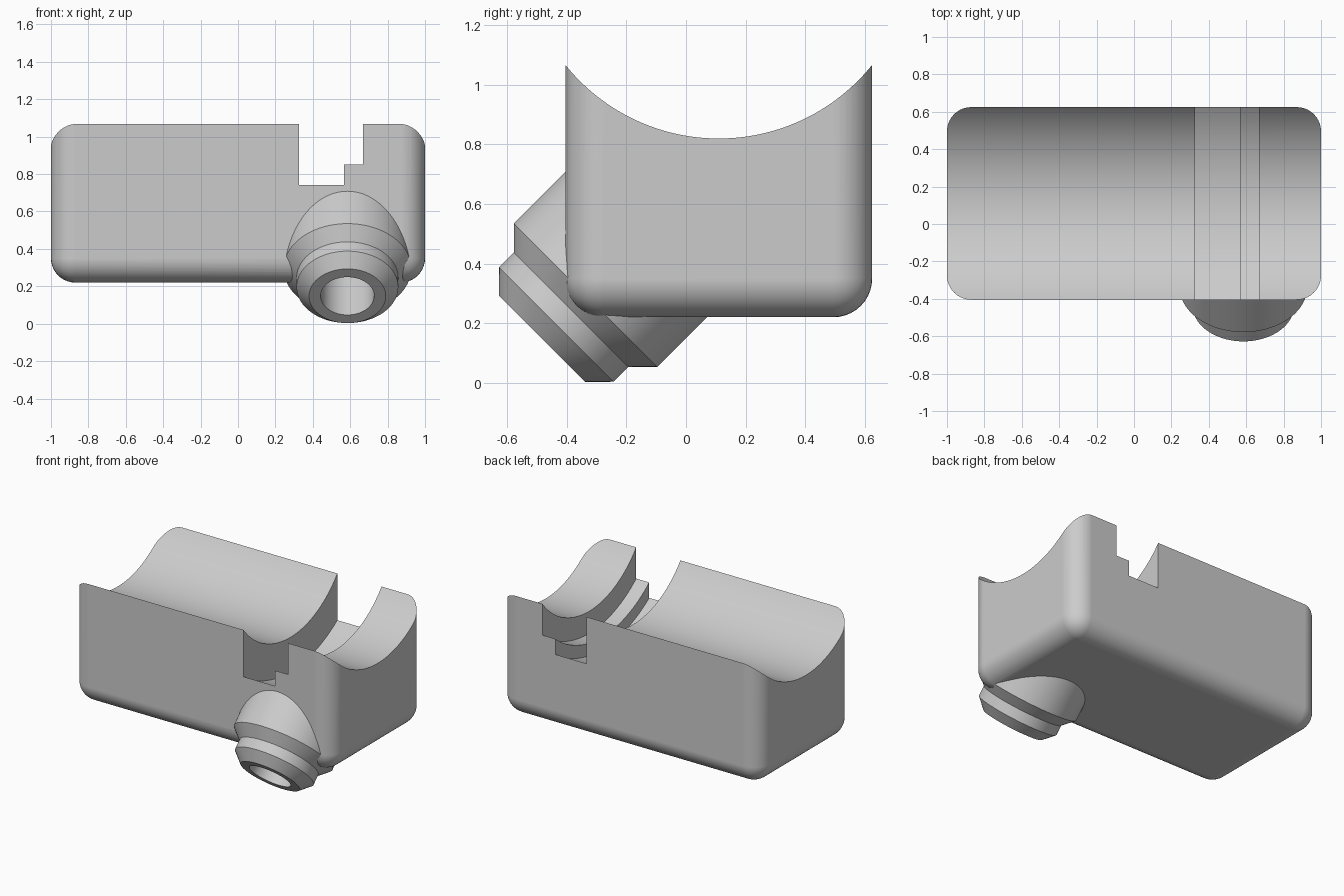
import bpy
import bmesh
import math
from mathutils import Matrix, Vector

cube = bpy.data.objects.get("Cube")
if cube:
    bpy.data.objects.remove(cube, do_unlink=True)

HALF_Y, MID_Y = 0.515, 0.11
TROUGH_Z, TROUGH_R = 1.48, 0.66
NOZZLE = Vector((0.585, -0.3165, 0.3145))

grey = bpy.data.materials.new("light grey")
grey.use_nodes = True
grey.diffuse_color = (0.6, 0.6, 0.6, 1)
grey.node_tree.nodes["Principled BSDF"].inputs["Base Color"].default_value = grey.diffuse_color


def finish(bm, name):
    bmesh.ops.recalc_face_normals(bm, faces=bm.faces)
    mesh = bpy.data.meshes.new(name)
    bm.to_mesh(mesh)
    bm.free()
    mesh.materials.append(grey)
    obj = bpy.data.objects.new(name, mesh)
    bpy.context.collection.objects.link(obj)
    return obj


def lathe(name, profile, matrix, sides):
    """Closed solid of revolution from (radius, height) rings."""
    bm = bmesh.new()
    rings = [[bm.verts.new((r * math.cos(math.tau * i / sides),
                            r * math.sin(math.tau * i / sides), h))
              for i in range(sides)] for r, h in profile]
    for a, b in zip(rings, rings[1:]):
        for i in range(sides):
            j = (i + 1) % sides
            bm.faces.new((a[i], a[j], b[j], b[i]))
    bm.faces.new(rings[0])
    bm.faces.new(rings[-1])
    bm.transform(matrix)
    return finish(bm, name)


def combine(target, tool, operation):
    mod = target.modifiers.new(tool.name, "BOOLEAN")
    mod.operation, mod.solver, mod.object = operation, "EXACT", tool
    bpy.context.view_layer.objects.active = target
    bpy.ops.object.modifier_apply(modifier=mod.name)
    bpy.data.objects.remove(tool, do_unlink=True)


# Block with rounded upright and bottom edges
bm = bmesh.new()
bmesh.ops.create_cube(bm, size=1)
bm.transform(Matrix.Translation((0, MID_Y, 0.67))
             @ Matrix.Diagonal((2, 2 * HALF_Y, 0.9, 1)))
edges = [e for e in bm.edges if min(v.co.z for v in e.verts) < 0.5]
bmesh.ops.bevel(bm, geom=edges, offset=0.13, segments=10, profile=0.5,
                affect="EDGES", clamp_overlap=True)
body = finish(bm, "holder_body")

# Slanted stepped nozzle pointing down and forward
aim = Matrix.Translation(NOZZLE) @ Vector((0, -1, -1)).to_track_quat("Z", "Y").to_matrix().to_4x4()
nozzle = lathe("nozzle", [(0.341, -0.35), (0.341, 0.029), (0.272, 0.098),
                          (0.272, 0.168), (0.205, 0.2355)], aim, 96)
combine(body, nozzle, "UNION")
bore = lathe("nozzle_bore", [(0.143, -0.2), (0.143, 0.4)], aim, 64)
combine(body, bore, "DIFFERENCE")

# Cradle along the top, then the two-step slot around the same axis
cuts = [("cradle", TROUGH_R, -1.2, 1.2),
        ("slot_shallow", 0.814, 0.5, 0.667),
        ("slot_deep", 0.90, 0.327, 0.567)]
for name, radius, x0, x1 in cuts:
    place = Matrix.Translation((0, MID_Y, TROUGH_Z)) @ Matrix.Rotation(math.pi / 2, 4, "Y")
    combine(body, lathe(name, [(radius, x0), (radius, x1)], place, 160), "DIFFERENCE")

# Smooth rounds, crisp edges, flat large faces
bpy.ops.object.select_all(action="DESELECT")
body.select_set(True)
bpy.context.view_layer.objects.active = body
bpy.ops.object.shade_smooth_by_angle(angle=math.radians(25))
weighted = body.modifiers.new("flat_faces", "WEIGHTED_NORMAL")
weighted.keep_sharp = True
